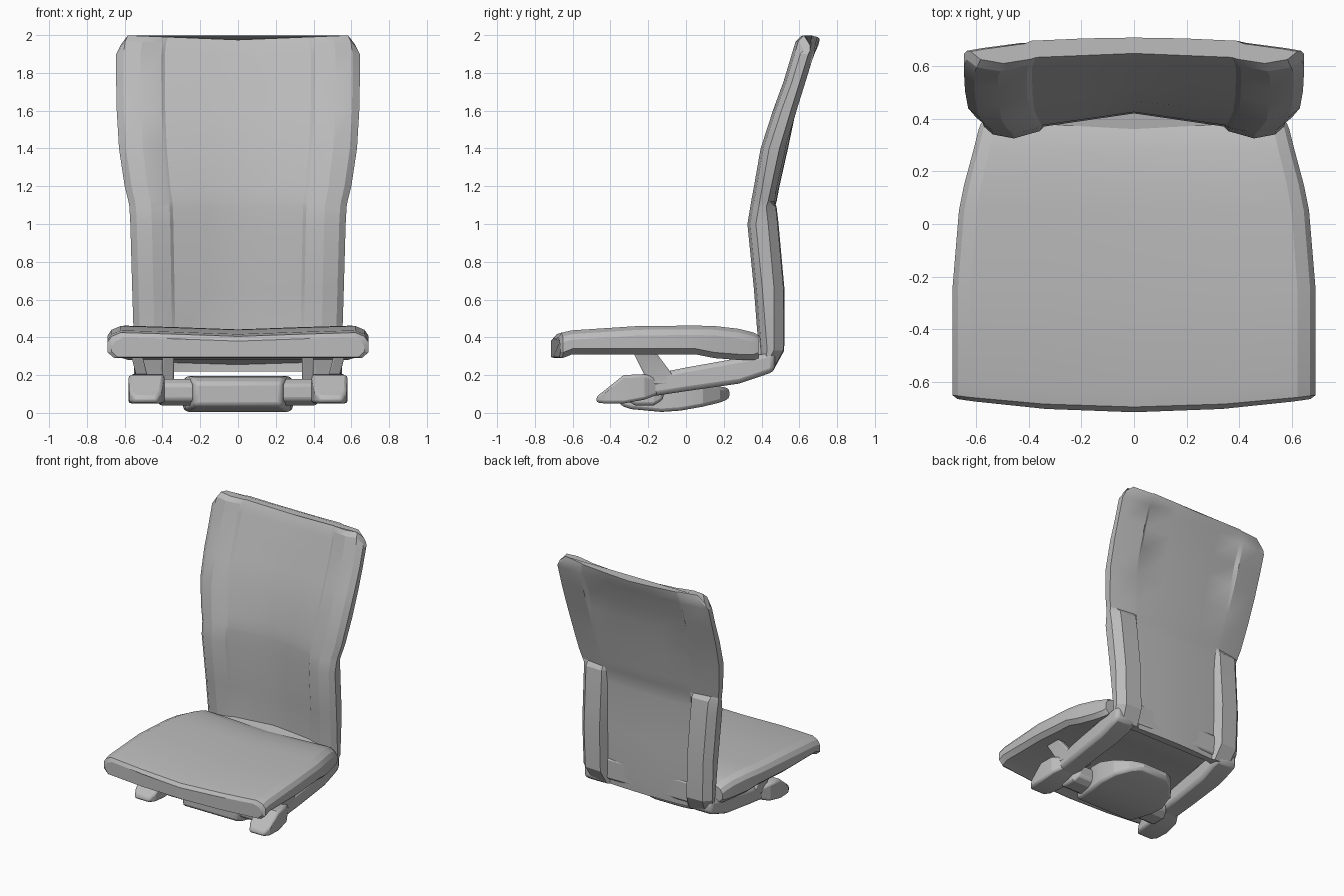
import bpy, bmesh, math

cube = bpy.data.objects.get("Cube")
if cube:
    bpy.data.objects.remove(cube, do_unlink=True)

grey = bpy.data.materials.new("light grey")
grey.use_nodes = True
tone = (0.5, 0.5, 0.5, 1)
grey.diffuse_color = tone
grey.node_tree.nodes["Principled BSDF"].inputs["Base Color"].default_value = tone


def loft(name, rings, bevel=0.0, mirror=False):
    """Skin a list of equal-length closed rings and cap both ends."""
    bm = bmesh.new()
    rows = [[bm.verts.new(p) for p in ring] for ring in rings]
    n = len(rows[0])
    for a, b in zip(rows, rows[1:]):
        for i in range(n):
            j = (i + 1) % n
            bm.faces.new((a[i], a[j], b[j], b[i]))
    bm.faces.new(rows[0])
    bm.faces.new(rows[-1])
    bmesh.ops.recalc_face_normals(bm, faces=bm.faces)
    mesh = bpy.data.meshes.new(name)
    bm.to_mesh(mesh)
    bm.free()
    mesh.materials.append(grey)
    obj = bpy.data.objects.new(name, mesh)
    bpy.context.collection.objects.link(obj)
    if mirror:
        obj.modifiers.new("mirror", "MIRROR")
    if bevel:
        mod = obj.modifiers.new("soft edges", "BEVEL")
        mod.width = bevel
        mod.segments = 2
        mod.limit_method = "ANGLE"
        mod.angle_limit = math.radians(40)
    bpy.ops.object.select_all(action="DESELECT")
    obj.select_set(True)
    bpy.context.view_layer.objects.active = obj
    bpy.ops.object.shade_smooth_by_angle(angle=math.radians(20))
    return obj


def box_rings(rows):
    """Rows of x centre, half width, y, bottom, top."""
    return [[(x - w, y, b), (x + w, y, b), (x + w, y, t), (x - w, y, t)]
            for x, w, y, b, t in rows]


# Seat cushion: dished top, bowed front edge
def seat_ring(y, w, low, top, bow):
    half = [(0, low), (.5, low), (.95, low), (1, low + .03),
            (1, top - .05), (.97, top - .02), (.9, top), (.5, top - .008), (0, top - .02)]
    section = half + [(-u, z) for u, z in half[-2:0:-1]]
    return [(u * w, y - bow * (1 - u * u), z) for u, z in section]


seat_rows = [
    (-.665, .67, .295, .40, .05), (-.65, .69, .29, .425, .045), (-.60, .69, .31, .437, .02),
    (-.25, .69, .31, .46, 0), (.05, .665, .31, .462, 0), (.15, .645, .29, .46, 0),
    (.28, .61, .28, .445, 0), (.36, .59, .28, .425, 0), (.385, .58, .29, .41, 0)]
loft("seat_cushion", [seat_ring(*r) for r in seat_rows])


# Backrest: chamfered side posts below, wings beside a bowed panel above
def back_ring(z, w, wing, centre, vee, wing_back, centre_back, post, lift):
    front = [(0, centre), (.3, centre - vee / 2), (.6, centre - vee),
             (.63, (centre - vee + wing) / 2 + .005),
             (.8, wing), (.94, wing + .015), (1, wing + .045)]
    rear = [(1, wing_back - (.05 if post else .01)), (.91, wing_back),
            (.67, wing_back + (.005 if post else .02)),
            (.63, centre_back - .012), (.3, centre_back - .003), (0, centre_back)]
    half = front + rear
    ring = half + [(-u, y) for u, y in half[-2:0:-1]]
    return [(u * w, y, z + lift * (abs(u) if abs(u) < .95 else -1)) for u, y in ring]


back_rows = [
    (.22, .53, .385, .44, .03, .455, .46, 1, 0),
    (.33, .55, .385, .445, .035, .515, .465, 1, 0),
    (.65, .56, .36, .44, .04, .517, .465, 1, 0),
    (1.0, .57, .325, .42, .05, .485, .46, 1, 0),
    (1.09, .575, .34, .425, .05, .475, .47, 1, 0),
    (1.12, .58, .345, .425, .05, .445, .48, 0, 0),
    (1.2, .60, .36, .435, .045, .462, .495, 0, 0),
    (1.4, .63, .395, .465, .035, .505, .54, 0, 0),
    (1.6, .642, .46, .52, .025, .565, .582, 0, 0),
    (1.75, .645, .515, .57, .02, .612, .625, 0, 0),
    (1.9, .645, .56, .615, .02, .658, .68, 0, 0),
    (1.945, .635, .58, .635, .02, .668, .70, 0, .025),
    (1.975, .62, .61, .648, .015, .665, .708, 0, .025)]
loft("backrest", [back_ring(*r) for r in back_rows])

# Lower rails running forward from the posts
loft("side_rail", box_rings([
    (.46, .085, .47, .22, .33), (.46, .09, .40, .195, .31), (.465, .085, .28, .155, .29),
    (.465, .08, 0, .115, .24), (.46, .075, -.20, .085, .20)]), .025, True)

# Rounded front feet
loft("front_foot", box_rings([
    (.49, .06, -.475, .055, .085), (.49, .085, -.43, .05, .12), (.485, .095, -.33, .05, .20),
    (.48, .09, -.22, .07, .205), (.465, .06, -.14, .10, .18)]), .022, True)

# Front crossbar joining the feet
loft("front_crossbar", box_rings([
    (0, .42, -.32, .07, .15), (0, .42, -.27, .04, .18), (0, .42, -.17, .04, .18),
    (0, .40, -.12, .07, .16)]), .015)

# Central base plate with a rounded rear end
loft("base_plate", box_rings([
    (0, .23, -.35, .04, .16), (0, .25, -.29, .02, .19), (0, .28, -.13, .005, .195),
    (0, .29, -.03, .012, .185), (0, .26, .09, .033, .16), (0, .19, .18, .055, .14),
    (0, .10, .23, .075, .13)]), .018)

# Slanted struts holding the seat
for name, top_x, low_x in (("inner_strut", .37, .37), ("outer_strut", .54, .51)):
    loft(name, [[(x - .03, y0, z), (x + .03, y0, z), (x + .03, y1, z), (x - .03, y1, z)]
                for x, y0, y1, z in ((top_x, -.28, -.16, .32), (low_x, -.22, -.07, .20),
                                     (low_x, -.20, -.06, .15))], .008, True)

# Low cross strip closing the gap between seat and backrest
loft("rear_cross_strip", box_rings([
    (0, .50, .33, .29, .40), (0, .50, .46, .25, .42)]), .02)
